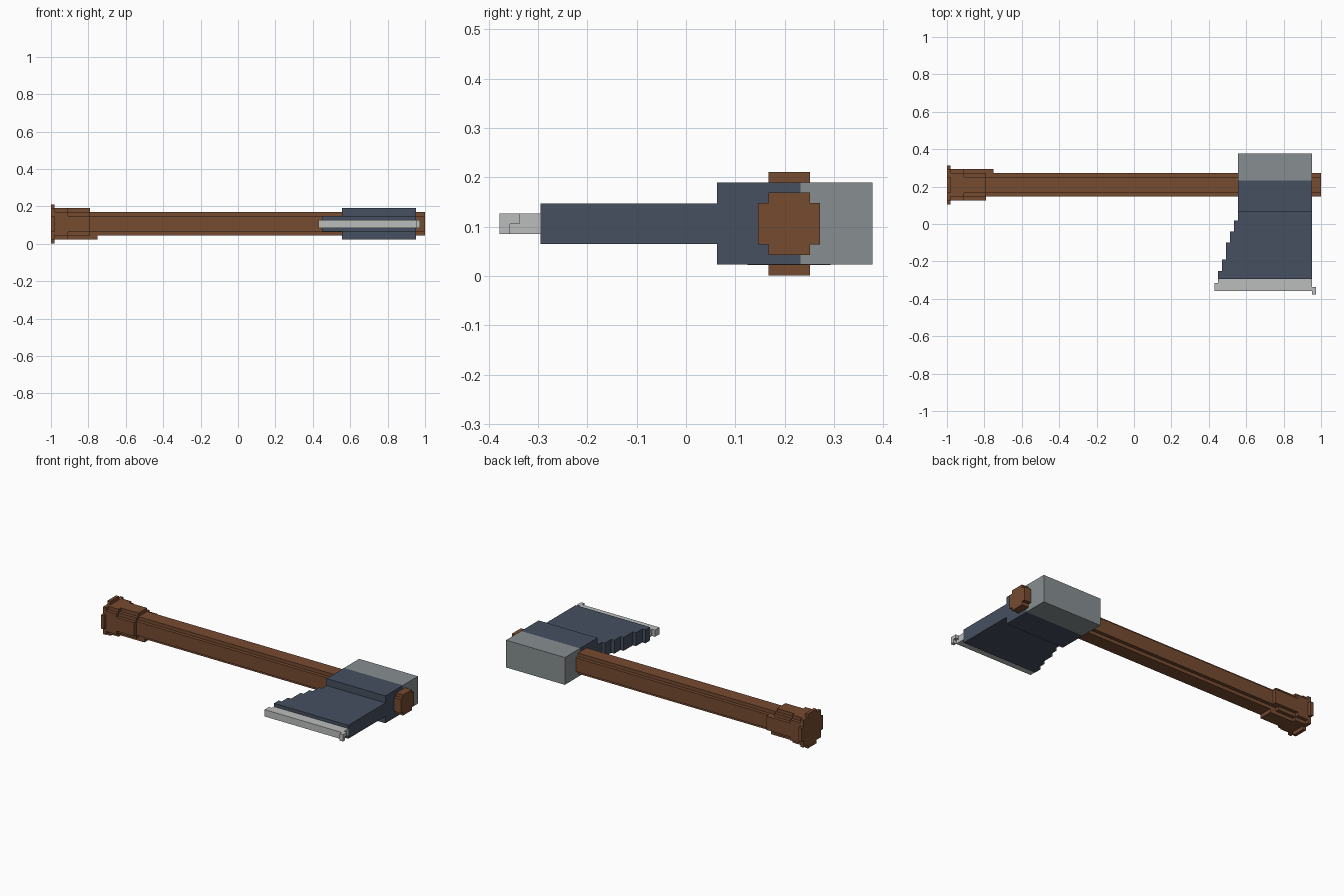
import bpy, bmesh

if "Cube" in bpy.data.objects:
    bpy.data.objects.remove(bpy.data.objects["Cube"])

U = 0.021            # one step of the blocky grid
CY, CZ = 0.209, 0.106  # handle axis


def material(name, rgb):
    m = bpy.data.materials.new(name)
    m.diffuse_color = (*rgb, 1)
    m.use_nodes = True
    m.node_tree.nodes["Principled BSDF"].inputs["Base Color"].default_value = m.diffuse_color
    return m


WOOD = material("brown wood", (0.181, 0.069, 0.030))
DARK = material("dark steel", (0.061, 0.080, 0.117))
GREY = material("grey steel", (0.242, 0.275, 0.283))
EDGE = material("light steel", (0.497, 0.515, 0.508))


def prism(name, points, step, mat):
    """Extrude a closed 3D outline along the vector step."""
    bm = bmesh.new()
    face = bm.faces.new([bm.verts.new(p) for p in points])
    ext = bmesh.ops.extrude_face_region(bm, geom=[face], use_keep_orig=True)
    moved = [v for v in ext["geom"] if isinstance(v, bmesh.types.BMVert)]
    bmesh.ops.translate(bm, verts=moved, vec=step)
    bmesh.ops.recalc_face_normals(bm, faces=bm.faces)
    me = bpy.data.meshes.new(name)
    bm.to_mesh(me)
    bm.free()
    me.materials.append(mat)
    ob = bpy.data.objects.new(name, me)
    bpy.context.collection.objects.link(ob)
    return ob


def box(name, x0, x1, y0, y1, z0, z1, mat):
    pts = [(x0, y0, z0), (x1, y0, z0), (x1, y1, z0), (x0, y1, z0)]
    return prism(name, pts, (0, 0, z1 - z0), mat)


def stepped_rod(name, x0, x1, quarter, mat):
    """Stepped round bar along x; quarter holds one quadrant in grid steps."""
    q = quarter
    ring = (q + [(-y, z) for y, z in q[::-1]]
            + [(-y, -z) for y, z in q] + [(y, -z) for y, z in q[::-1]])
    pts = [(x0, CY + y * U, CZ + z * U) for y, z in ring]
    return prism(name, pts, (x1 - x0, 0, 0), mat)


# Handle, flared grip and end cap
stepped_rod("handle", -0.99, 1.0, [(3, 2), (2, 2), (2, 3)], WOOD)
stepped_rod("grip", -0.915, -0.79,
            [(4, 2), (3, 2), (3, 3), (2, 3), (2, 4)], WOOD)
stepped_rod("grip_base", -0.98, -0.91, [(4, 3), (3, 3), (3, 4)], WOOD)
stepped_rod("end_cap", -1.0, -0.98,
            [(5, 2), (4, 2), (4, 4), (2, 4), (2, 5)], WOOD)
# Grip tongues that run a little further on the underside and back
box("grip_tongue_bottom", -0.80, -0.75, CY - 2 * U, CY + 2 * U,
    CZ - 4 * U, CZ - 2 * U, WOOD)
box("grip_tongue_back", -0.80, -0.75, CY + 2 * U, CY + 4 * U,
    CZ - 2 * U, CZ + 2 * U, WOOD)

# Axe head around the handle
box("head_socket", 0.555, 0.953, 0.063, 0.232, 0.023, 0.190, DARK)
box("head_poll", 0.555, 0.953, 0.232, 0.378, 0.023, 0.190, GREY)

# Blade with a stepped inner side
outline = [(0.953, -0.295), (0.953, 0.07)]
x, top = 0.555, 0.07
for y in (0.02, -0.04, -0.10, -0.19, -0.25, -0.295):
    outline += [(x, top), (x, y)]
    x, top = x - U, y
prism("blade", [(a, b, 0.065) for a, b in outline], (0, 0, 0.082), DARK)

# Cutting edge and its tip
rim = [(0.953, -0.357), (0.953, -0.295), (0.45, -0.295),
       (0.45, -0.315), (0.43, -0.315), (0.43, -0.357)]
prism("cutting_edge", [(a, b, 0.085) for a, b in rim], (0, 0, 0.042), EDGE)
box("edge_tip_upper", 0.953, 0.974, -0.378, -0.337, 0.106, 0.127, EDGE)
box("edge_tip_lower", 0.953, 0.974, -0.378, -0.357, 0.085, 0.106, EDGE)
